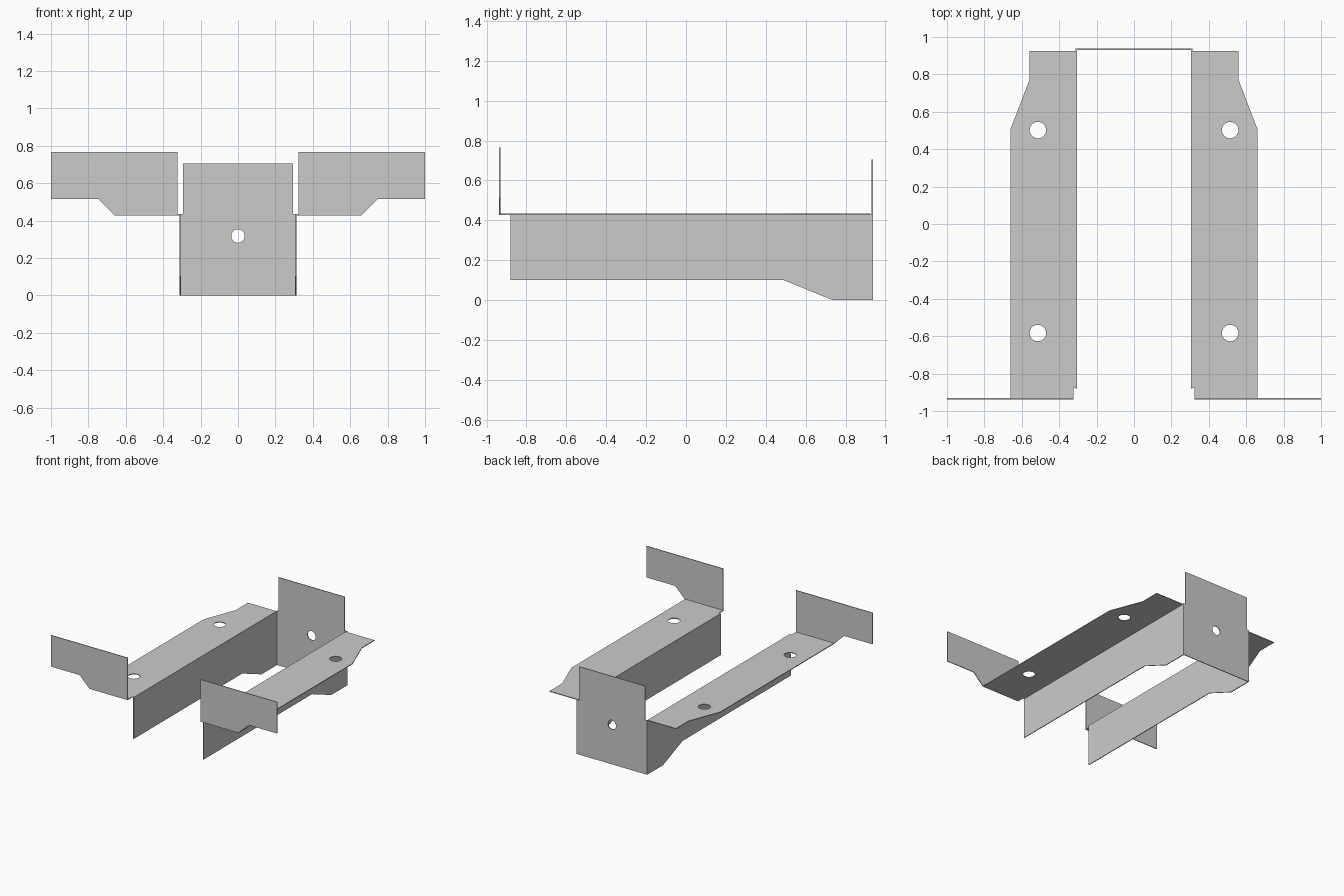
import bpy, bmesh, math
from mathutils import Matrix

if "Cube" in bpy.data.objects:
    bpy.data.objects.remove(bpy.data.objects["Cube"])

T = 0.006  # sheet thickness

# local (u, v, normal) to world for each sheet orientation
XY = Matrix.Identity(4)
XZ = Matrix(((1, 0, 0, 0), (0, 0, -1, 0), (0, 1, 0, 0), (0, 0, 0, 1)))
YZ = Matrix(((0, 0, 1, 0), (1, 0, 0, 0), (0, 1, 0, 0), (0, 0, 0, 1)))


def circle(u, v, r, n=32):
    return [(u + r * math.cos(2 * math.pi * i / n),
             v + r * math.sin(2 * math.pi * i / n)) for i in range(n)]


def sheet(name, outline, frame, offset, holes=()):
    """Flat sheet with round holes, centred on the given plane."""
    cu = bpy.data.curves.new(name, 'CURVE')
    cu.dimensions = '2D'
    cu.fill_mode = 'BOTH'
    cu.extrude = T / 2
    for loop in [outline] + [circle(*h) for h in holes]:
        sp = cu.splines.new('POLY')
        sp.points.add(len(loop) - 1)
        for p, (u, v) in zip(sp.points, loop):
            p.co = (u, v, 0, 1)
        sp.use_cyclic_u = True
    ob = bpy.data.objects.new(name, cu)
    bpy.context.collection.objects.link(ob)
    bpy.ops.object.select_all(action='DESELECT')
    ob.select_set(True)
    bpy.context.view_layer.objects.active = ob
    bpy.ops.object.convert(target='MESH')
    ob = bpy.context.view_layer.objects.active
    bm = bmesh.new()
    bm.from_mesh(ob.data)
    bmesh.ops.remove_doubles(bm, verts=bm.verts, dist=1e-4)
    bm.transform(Matrix.Translation(offset) @ frame)
    bmesh.ops.recalc_face_normals(bm, faces=bm.faces)
    for f in bm.faces:
        f.smooth = False
    bm.to_mesh(ob.data)
    bm.free()
    return ob


# end plate with narrower upper tongue
half = [(0.312, 0), (0.312, 0.434), (0.293, 0.434), (0.293, 0.705)]
sheet("end_plate", half + [(-u, v) for u, v in reversed(half)],
      XZ, (0, 0.937 - T / 2, 0), [(0, 0.317, 0.036)])

wall = [(-0.88, 0.1), (0.49, 0.1), (0.735, 0), (0.934, 0),
        (0.934, 0.43), (-0.88, 0.43)]
flange = [(0.307, 0.926), (0.56, 0.926), (0.56, 0.768), (0.66, 0.508),
          (0.66, -0.935), (0.323, -0.935), (0.323, -0.877), (0.307, -0.877)]
ear = [(0.323, 0.43), (0.662, 0.43), (0.747, 0.515), (1, 0.515),
       (1, 0.766), (0.323, 0.766)]

for side, s in (("right", 1), ("left", -1)):
    def flip(pts):
        return [(s * p[0],) + tuple(p[1:]) for p in pts]
    # vertical side wall
    sheet("side_wall_" + side, wall, YZ, (s * (0.312 - T / 2), 0, 0))
    # horizontal mounting flange with two bolt holes
    sheet("flange_" + side, flip(flange), XY, (0, 0, 0.43),
          flip([(0.514, 0.502, 0.044), (0.514, -0.583, 0.044)]))
    # upright front ear
    sheet("front_ear_" + side, flip(ear), XZ, (0, -0.937 + T / 2, 0))
